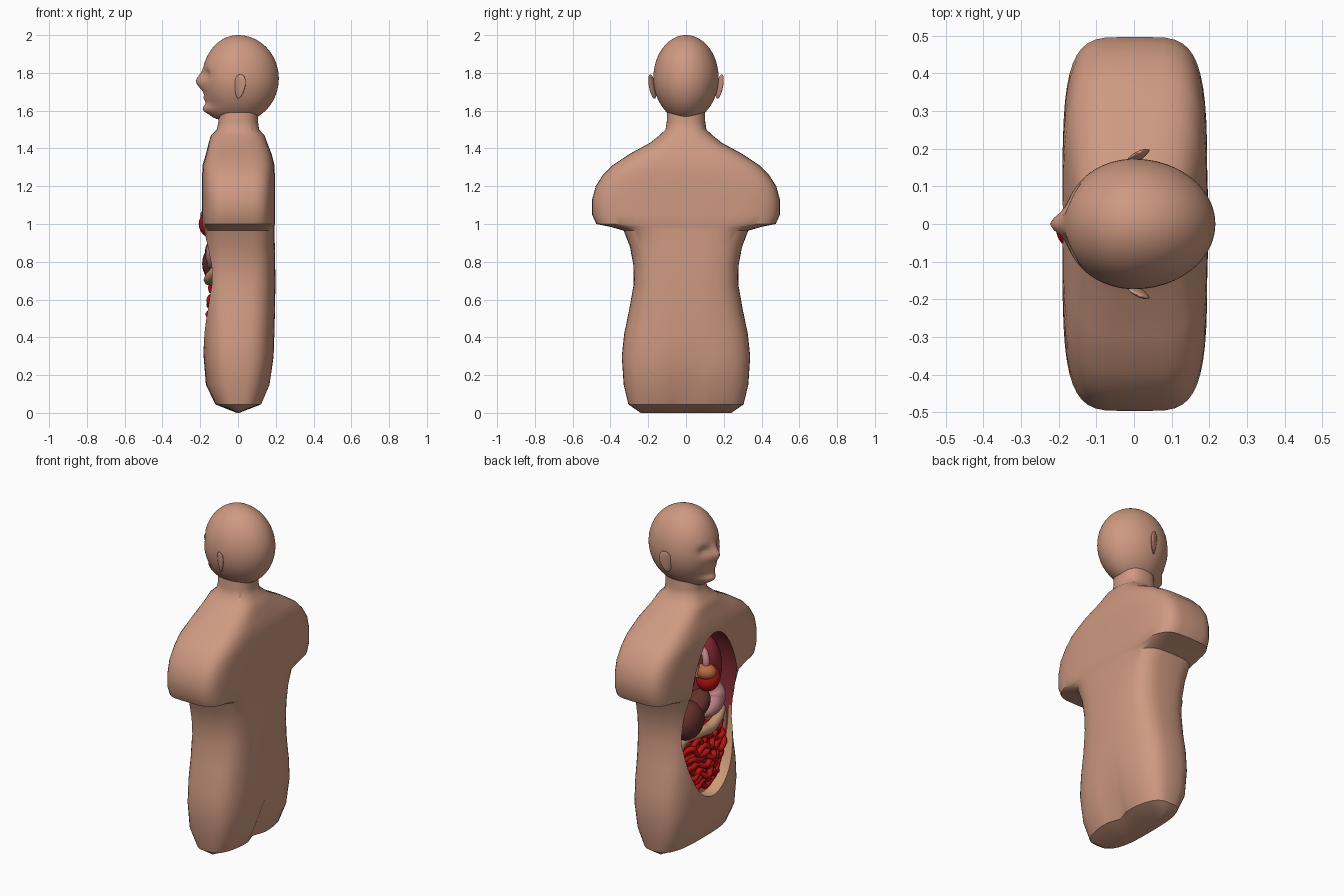
import bpy, bmesh, math, random
from mathutils import Matrix, Vector, Euler

if "Cube" in bpy.data.objects:
    bpy.data.objects.remove(bpy.data.objects["Cube"])

random.seed(4)


def material(name, r, g, b):
    m = bpy.data.materials.new(name)
    m.diffuse_color = (r, g, b, 1)
    m.use_nodes = True
    m.node_tree.nodes["Principled BSDF"].inputs["Base Color"].default_value = m.diffuse_color
    return m


SKIN = material("skin", .62, .32, .22)
FLESH = material("flesh", .30, .035, .045)
FAT = material("fat", .60, .33, .18)
LUNG = material("lung", .27, .025, .035)
LIVER = material("liver", .13, .03, .025)
PINK = material("pink", .52, .22, .24)
RED = material("red", .50, .006, .006)
ORANGE = material("orange", .50, .15, .05)


def finish(name, bm, mats, angle=40):
    bmesh.ops.recalc_face_normals(bm, faces=bm.faces)
    me = bpy.data.meshes.new(name)
    bm.to_mesh(me)
    bm.free()
    ob = bpy.data.objects.new(name, me)
    bpy.context.collection.objects.link(ob)
    for m in mats:
        me.materials.append(m)
    smooth(ob, angle)
    return ob


def smooth(ob, angle):
    bpy.ops.object.select_all(action='DESELECT')
    ob.select_set(True)
    bpy.context.view_layer.objects.active = ob
    bpy.ops.object.shade_smooth_by_angle(angle=math.radians(angle))


def blob(name, loc, radii, mat, rot=(0, 0, 0), seg=28):
    bm = bmesh.new()
    mx = Matrix.Translation(loc) @ Euler(rot).to_matrix().to_4x4() @ Matrix.Diagonal((*radii, 1))
    bmesh.ops.create_uvsphere(bm, u_segments=seg, v_segments=seg // 2, radius=1, matrix=mx)
    return finish(name, bm, [mat])


def tube(name, pts, radius, mat, radii=None):
    cu = bpy.data.curves.new(name, 'CURVE')
    cu.dimensions = '3D'
    cu.bevel_depth, cu.bevel_resolution, cu.resolution_u = radius, 2, 5
    cu.use_fill_caps = True
    sp = cu.splines.new('BEZIER')
    sp.bezier_points.add(len(pts) - 1)
    for i, (bp, p) in enumerate(zip(sp.bezier_points, pts)):
        bp.co = p
        bp.handle_left_type = bp.handle_right_type = 'AUTO'
        bp.radius = radii[i] if radii else 1
    cu.materials.append(mat)
    ob = bpy.data.objects.new(name, cu)
    bpy.context.collection.objects.link(ob)
    return ob


# torso: rings of (height, half width, front x, back x, squareness)
RINGS = [(0, .24, -.006, .006, 3), (.045, .305, -.12, .125, 3), (.15, .33, -.17, .17, 3),
         (.30, .34, -.182, .19, 3), (.42, .327, -.185, .193, 3), (.55, .30, -.185, .196, 3),
         (.68, .277, -.185, .198, 3.2), (.78, .278, -.185, .197, 3.4), (.88, .297, -.186, .195, 3.6),
         (.965, .33, -.188, .193, 4), (.985, .40, -.19, .193, 4.3), (1.0, .475, -.19, .195, 4.5),
         (1.05, .497, -.19, .195, 4.5), (1.13, .497, -.19, .195, 4.5), (1.20, .478, -.19, .195, 4.5),
         (1.26, .44, -.19, .195, 4.2), (1.31, .39, -.188, .193, 4), (1.37, .30, -.17, .178, 3.8),
         (1.43, .19, -.155, .155, 3.2), (1.47, .14, -.143, .14, 2.8), (1.50, .108, -.112, .112, 2.5),
         (1.54, .102, -.104, .106, 2.4), (1.62, .10, -.10, .105, 2.4)]
SEG = 48
bm = bmesh.new()
loops = []
for z, hy, xf, xb, n in RINGS:
    loop = []
    for i in range(SEG):
        a = 2 * math.pi * i / SEG
        c, s = math.cos(a), math.sin(a)
        x = (xf + xb) / 2 + (xb - xf) / 2 * math.copysign(abs(c) ** (2 / n), c)
        y = hy * math.copysign(abs(s) ** (2 / n), s)
        # cleft at the lower back
        if x > 0:
            x -= .25 * x * math.exp(-(y / .05) ** 2 - ((z - .08) / .16) ** 2)
        loop.append(bm.verts.new((x, y, z)))
    loops.append(loop)
for lo, hi in zip(loops, loops[1:]):
    for i in range(SEG):
        j = (i + 1) % SEG
        bm.faces.new((lo[i], lo[j], hi[j], hi[i]))
bm.faces.new(loops[0])
bm.faces.new(loops[-1])
torso = finish("torso", bm, [SKIN, FLESH, FAT])

# open body cavity, cut with an egg whose faces carry the lining materials
bm = bmesh.new()
mx = (Matrix.Translation((-.16, 0, .80)) @ Matrix.Diagonal((.27, .24, .49, 1))
      @ Matrix.Rotation(math.pi / 2, 4, 'Y'))
bmesh.ops.create_uvsphere(bm, u_segments=56, v_segments=40, radius=1, matrix=mx)
for v in bm.verts:
    v.co.y *= 1 - .12 * (v.co.z - .8)
for f in bm.faces:
    c = f.calc_center_median()
    f.material_index = 2 if c.x < -.115 and (c.z < .75 or c.y > 0) else 1
cutter = finish("cavity_cutter", bm, [SKIN, FLESH, FAT])
cutter.hide_render = True
mod = torso.modifiers.new("cavity", 'BOOLEAN')
mod.operation, mod.solver, mod.object = 'DIFFERENCE', 'EXACT', cutter
bpy.context.view_layer.objects.active = torso
bpy.ops.object.modifier_apply(modifier=mod.name)
bpy.data.objects.remove(cutter)
smooth(torso, 40)

# head: egg with gaussian bumps for (y, z, push, y size, z size)
BUMPS = [(0, 1.755, .034, .028, .04), (0, 1.60, .055, .07, .035), (0, 1.665, .012, .05, .014),
         (.065, 1.79, -.022, .032, .026), (-.065, 1.79, -.022, .032, .026), (0, 1.555, .035, .06, .02)]
bm = bmesh.new()
bmesh.ops.create_uvsphere(bm, u_segments=72, v_segments=48, radius=1)
for v in bm.verts:
    x, y, w = v.co
    z = 1.77 + .23 * w
    y *= .173 * (1 - (.10 * w * w if w < 0 else 0))
    if x < 0:
        push = sum(p * math.exp(-((y - by) / sy) ** 2 - ((z - bz) / sz) ** 2)
                   for by, bz, p, sy, sz in BUMPS)
        x = .19 * x - push * min(1, -2.5 * x)
    else:
        x *= .216
    v.co = (x, y, z)
finish("head", bm, [SKIN], 60)

# ears
for side, name in ((1, "ear_left"), (-1, "ear_right")):
    ear = blob(name, (.01, side * .178, 1.728), (.032, .010, .066), SKIN, (-side * .12, .2, side * .5))
    for v in ear.data.vertices:
        k = (v.co.z - 1.728) / .066
        v.co.x += (v.co.x - .01 - k * .014) * .3 * k

# lungs
for side, name in ((1, "lung_left"), (-1, "lung_right")):
    blob(name, (-.05, side * .125, 1.04), (.085, .075, .17), LUNG, (side * .2, 0, 0))

# heart and great vessels
blob("heart", (-.14, -.01, 1.0), (.068, .062, .075), RED, (.4, 0, 0))
blob("heart_atrium", (-.14, .01, 1.045), (.06, .052, .045), ORANGE)
tube("aorta", [(-.13, 0, 1.04), (-.14, .01, 1.11), (-.10, -.02, 1.15), (-.04, -.04, 1.09)], .02, PINK)
tube("vena_cava", [(-.11, .045, 1.02), (-.10, .05, 1.10), (-.07, .045, 1.18)], .015, PINK)
tube("windpipe", [(-.03, 0, 1.05), (-.05, 0, 1.16), (-.06, 0, 1.24)], .02, FAT)

# liver lobes
blob("liver_large_lobe", (-.105, .135, .79), (.085, .115, .10), LIVER, (-.75, 0, 0))
blob("liver_small_lobe", (-.105, .05, .855), (.07, .10, .06), LIVER, (-.6, 0, 0))

# stomach
tube("stomach", [(-.09, -.10, .93), (-.11, -.12, .86), (-.12, -.07, .80), (-.11, .02, .775)], .06, PINK,
     [.6, 1.0, .85, .35])

# colon frame around the small intestine
tube("colon", [(-.06, .13, .46), (-.08, .19, .56), (-.10, .19, .68), (-.14, .09, .71), (-.15, 0, .705),
               (-.14, -.09, .72), (-.10, -.185, .74), (-.08, -.195, .58), (-.06, -.13, .45)],
     .032, FAT)

# small intestine: jittered serpentine layers over a dark backing
blob("intestine_backing", (-.05, 0, .55), (.085, .175, .18), RED)
for layer in range(2):
    pts = []
    for row in range(11):
        z = .665 - row * .031
        half = .185 * math.sqrt(max(.05, 1 - ((z - .57) / .26) ** 2))
        cols = max(3, int(half / .021))
        for c in range(cols):
            y = (-1) ** (row + layer) * half * (2 * c / (cols - 1) - 1)
            r2 = (y / .2) ** 2 + ((z - .54) / .24) ** 2
            pts.append(Vector((-.145 + .03 * layer + .05 * r2 + random.uniform(-.014, .014),
                               y + random.uniform(-.012, .012),
                               z + (-1) ** c * .013 + random.uniform(-.012, .012))))
    tube("small_intestine_%d" % (layer + 1), pts, .0165, RED)
